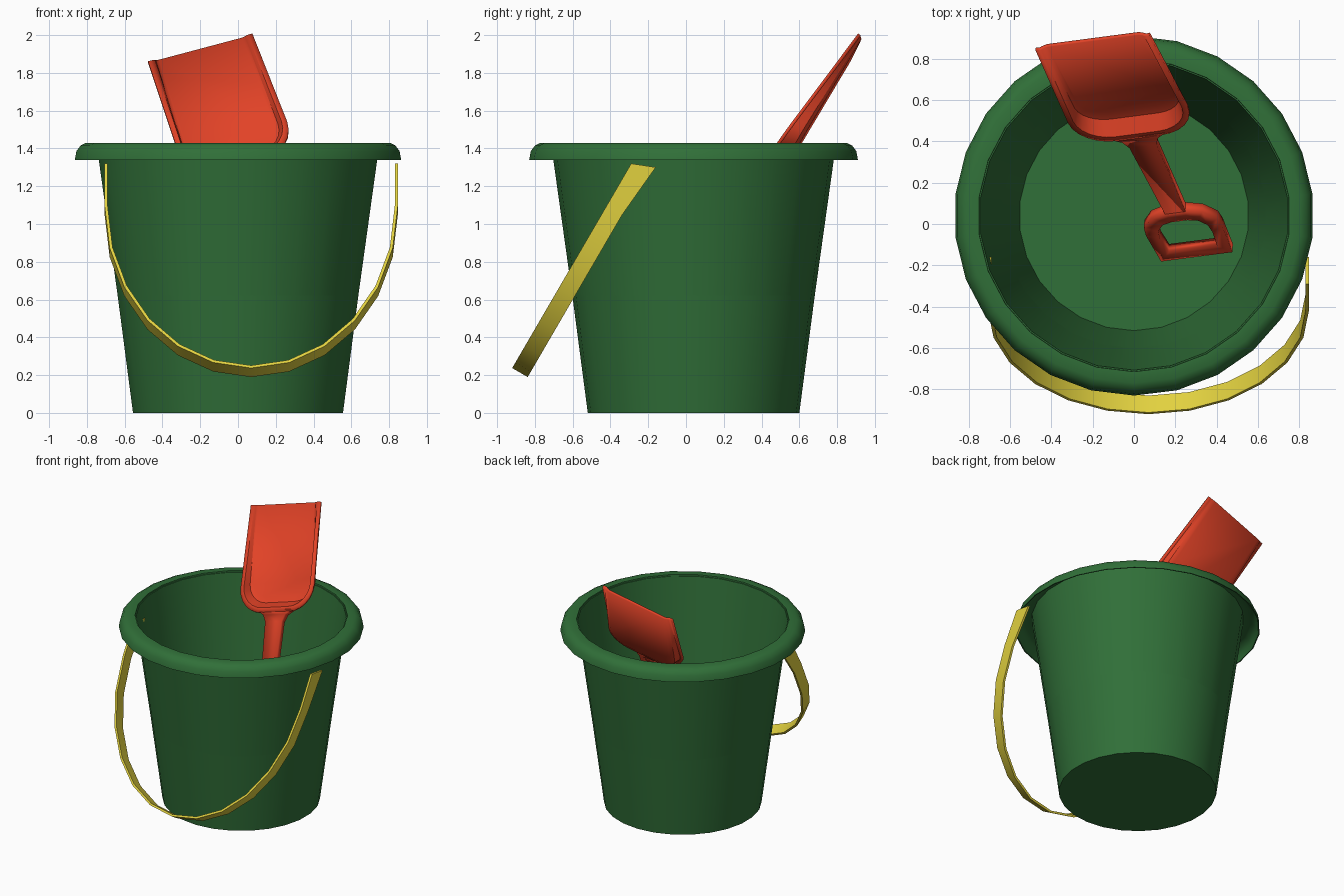
import bpy, bmesh, math
from mathutils import Matrix, Vector

cube = bpy.data.objects.get("Cube")
if cube:
    bpy.data.objects.remove(cube, do_unlink=True)


def material(name, rgb):
    m = bpy.data.materials.new(name)
    m.use_nodes = True
    m.diffuse_color = (*rgb, 1)
    bsdf = m.node_tree.nodes["Principled BSDF"]
    bsdf.inputs["Base Color"].default_value = (*rgb, 1)
    bsdf.inputs["Roughness"].default_value = 0.6
    return m


GREEN = material("bucket green", (0.03, 0.16, 0.04))
RED = material("shovel red", (0.76, 0.055, 0.02))
YELLOW = material("handle yellow", (0.76, 0.64, 0.05))


def finish(bm, name, mat, angle=35):
    mesh = bpy.data.meshes.new(name)
    bm.to_mesh(mesh)
    bm.free()
    mesh.materials.append(mat)
    ob = bpy.data.objects.new(name, mesh)
    bpy.context.collection.objects.link(ob)
    bpy.ops.object.select_all(action="DESELECT")
    ob.select_set(True)
    bpy.context.view_layer.objects.active = ob
    bpy.ops.object.shade_smooth_by_angle(angle=math.radians(angle))
    return ob


def strip(bm, loop_a, loop_b, closed):
    """Join two equal rows of vertices with quads."""
    n = len(loop_a)
    for i in range(n if closed else n - 1):
        j = (i + 1) % n
        bm.faces.new((loop_a[i], loop_a[j], loop_b[j], loop_b[i]))


# Bucket: thin turned shell with an overhanging hollow rim
SIDES = 26
PROFILE = [(0.56, 0), (0.747, 1.42), (0.805, 1.42), (0.83, 1.41), (0.853, 1.38),
           (0.862, 1.34), (0.87, 1.34), (0.862, 1.385), (0.84, 1.415),
           (0.81, 1.43), (0.755, 1.43), (0.556, 0.008)]
bm = bmesh.new()
rings = []
for r, z in PROFILE:
    angles = [math.pi / 2 + math.tau * i / SIDES for i in range(SIDES)]
    rings.append([bm.verts.new((r * math.cos(a), 0.04 + r * math.sin(a), z)) for a in angles])
for lower, upper in zip(rings, rings[1:]):
    strip(bm, lower, upper, True)
bm.faces.new(rings[0])
bm.faces.new(rings[-1])
bmesh.ops.recalc_face_normals(bm, faces=bm.faces)
finish(bm, "bucket", GREEN)

# Carrying handle: flat strap, straight at the ends and arched below
along = Vector((0, -0.503, -0.864))
across = Vector((0, 0.864, -0.503))
origin = Vector((0.07, -0.29, 1.32))
stations = [(0, 0, 0.122, -0.048)]
stations += [(math.radians(15 * k), 0.26, 0.095, 0) for k in range(13)]
stations += [(math.pi, 0, 0.122, -0.048)]
bm = bmesh.new()
sections = []
for t, straight, width, slant in stations:
    corners = []
    for off, side in ((0.008, 0), (0.008, 1), (-0.008, 1), (-0.008, 0)):
        x = (0.768 + off) * math.cos(t)
        s = straight + (0.985 + off) * math.sin(t) + slant * side
        p = origin + along * s + across * (width * side)
        corners.append(bm.verts.new((p.x + x, p.y, p.z)))
    sections.append(corners)
for a, b in zip(sections, sections[1:]):
    strip(bm, a, b, True)
bm.faces.new(sections[0])
bm.faces.new(sections[-1])
bmesh.ops.recalc_face_normals(bm, faces=bm.faces)
finish(bm, "carrying_handle", YELLOW)

# Shovel frame: local x across, y toward the blade tip, z out of the scoop
v = Vector((-0.28, 0.575, 0.77)).normalized()
u = Vector((0.56, 0.06, 0.13))
u = (u - v * u.dot(v)).normalized()
n = u.cross(v)
FRAME = Matrix.Translation((-0.2, 0.875, 1.935)) @ Matrix((u, v, n)).transposed().to_4x4()


def shovel_part(bm, name, thickness):
    bm.normal_update()
    for f in bm.faces:
        if f.normal.z < 0:
            f.normal_flip()
    ob = finish(bm, name, RED)
    ob.matrix_world = FRAME
    mod = ob.modifiers.new("thickness", "SOLIDIFY")
    mod.thickness = thickness
    mod.offset = -1
    return ob


def scoop_outline(inset, bottom, radius):
    """U-shaped outline, open at the blade tip."""
    right = [(0.288 - inset, 0)]
    cx, cy = 0.302 - inset - radius, bottom + radius
    for k in range(7):
        a = math.radians(-15 * k)
        right.append((cx + radius * math.cos(a), cy + radius * math.sin(a)))
    return right + [(-x, y) for x, y in reversed(right)]


# Shovel blade: narrow lip, sloping walls and a flat floor that deepens
bm = bmesh.new()
rows = []
for inset, bottom, radius, slope, base in ((0, -0.80, 0.19, 0, 0), (0.028, -0.765, 0.165, 0, 0),
                                           (0.042, -0.71, 0.14, 0.085, 0.008),
                                           (0.06, -0.66, 0.12, 0.1, 0.012)):
    rows.append([bm.verts.new((x, y, slope * y - base))
                 for x, y in scoop_outline(inset, bottom, radius)])
for a, b in zip(rows, rows[1:]):
    strip(bm, a, b, False)
bm.faces.new(rows[-1])
shovel_part(bm, "shovel_blade", 0.018)


def mirrored(bm, half):
    pts = half + [(-x, y) for x, y in reversed(half)]
    return [bm.verts.new((x, y, 0)) for x, y in pts]


# Shovel shaft: flat bar flaring into the blade
bm = bmesh.new()
bm.faces.new(mirrored(bm, [(0.14, -0.785), (0.09, -0.82), (0.068, -0.87), (0.052, -1.43)]))
shovel_part(bm, "shovel_shaft", 0.045)

# Shovel grip: D-shaped ring
bm = bmesh.new()
outer = mirrored(bm, [(0.05, -1.42), (0.13, -1.45), (0.185, -1.52), (0.192, -1.58), (0.18, -1.8)])
hole = mirrored(bm, [(0.04, -1.50), (0.09, -1.515), (0.125, -1.56), (0.132, -1.62), (0.122, -1.735)])
strip(bm, outer, hole, True)
shovel_part(bm, "shovel_grip", 0.05)
